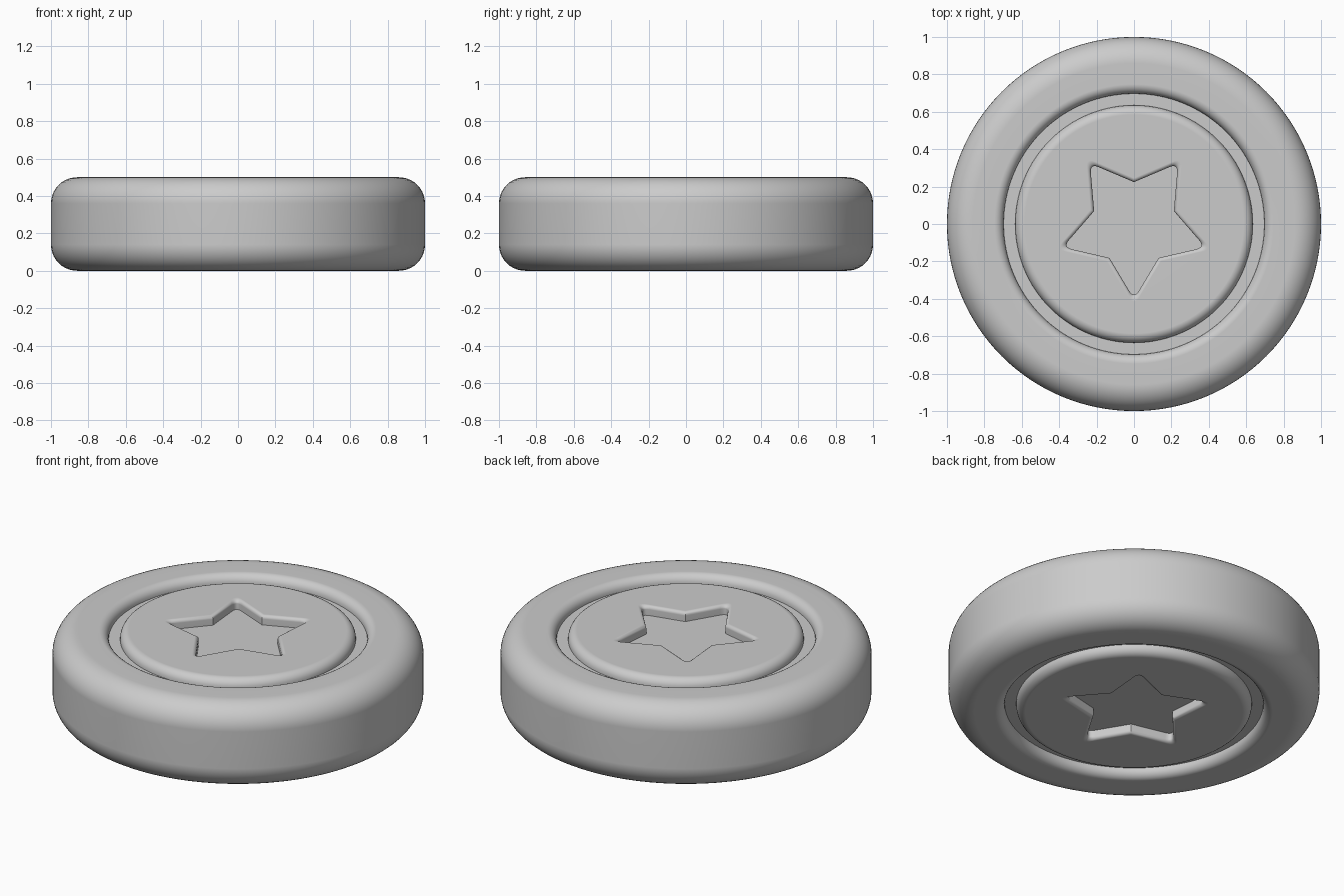
import bpy
import bmesh
from math import sin, cos, pi, radians
from mathutils import Vector

default = bpy.data.objects.get("Cube")
if default:
    bpy.data.objects.remove(default, do_unlink=True)

HEIGHT = 0.5
SEGMENTS = 128
DEPTH = 0.055
LIP = 0.05        # rounding beside the ring groove
STAR_LIP = 0.02   # rounding around the star recess


def arc(cx, cz, radius, start, end, steps):
    """Points along an arc, angles in degrees."""
    angles = [radians(start + (end - start) * i / steps) for i in range(steps + 1)]
    return [(cx + radius * cos(a), cz + radius * sin(a)) for a in angles]


def skin_rings(bm, rings):
    """Join equal rings of points into a capped solid."""
    loops = [[bm.verts.new(p) for p in ring] for ring in rings]
    count = len(loops[0])
    for low, high in zip(loops, loops[1:]):
        for i in range(count):
            j = (i + 1) % count
            bm.faces.new((low[i], low[j], high[j], high[i]))
    bm.faces.new(loops[0][::-1])
    bm.faces.new(loops[-1])


def make_object(name, bm):
    bmesh.ops.recalc_face_normals(bm, faces=bm.faces)
    mesh = bpy.data.meshes.new(name)
    bm.to_mesh(mesh)
    bm.free()
    obj = bpy.data.objects.new(name, mesh)
    bpy.context.collection.objects.link(obj)
    return obj


def star_outline():
    """Five-pointed star, one tip towards the front, with rounded tips."""
    outer, inner, rounding = 0.40, 0.224, 0.05
    corners = []
    for i in range(10):
        a = -pi / 2 + i * pi / 5
        corners.append(Vector((cos(a), sin(a))) * (inner if i % 2 else outer))
    points = []
    for i, tip in enumerate(corners):
        if i % 2:
            points.append(tip)
            continue
        before = tip + (corners[i - 1] - tip).normalized() * rounding
        after = tip + (corners[(i + 1) % 10] - tip).normalized() * rounding
        for s in range(7):
            t = s / 6
            points.append(before * (1 - t) ** 2 + tip * 2 * t * (1 - t) + after * t * t)
    return points


# Puck body: upper half profile mirrored, then turned around z
round_edge, groove_out, groove_in = 0.14, 0.697, 0.635
upper = arc(1 - round_edge, HEIGHT - round_edge, round_edge, 0, 90, 10)
upper += arc(groove_out + LIP, HEIGHT - LIP, LIP, 90, 180, 6)
upper += [(groove_out, HEIGHT - DEPTH), (groove_in, HEIGHT - DEPTH)]
upper += arc(groove_in - LIP, HEIGHT - LIP, LIP, 0, 90, 6)
profile = [(r, HEIGHT - z) for r, z in reversed(upper)] + upper
turns = [2 * pi * i / SEGMENTS for i in range(SEGMENTS)]
bm = bmesh.new()
skin_rings(bm, [[(r * cos(a), r * sin(a), z) for a in turns] for r, z in profile])
puck = make_object("puck_body", bm)

# Star cutters for both faces, flaring out to a rounded lip
outline = star_outline()
apothem = 0.207
section = [(0, HEIGHT - DEPTH)]
section += arc(STAR_LIP, HEIGHT - STAR_LIP, STAR_LIP, 180, 90, 4)
section.append((STAR_LIP, HEIGHT + 0.1))
bm = bmesh.new()
for flip in (False, True):
    rings = []
    for grow, z in section:
        scale = 1 + grow / apothem
        level = HEIGHT - z if flip else z
        rings.append([(p.x * scale, p.y * scale, level) for p in outline])
    skin_rings(bm, rings)
cutter = make_object("star_cutter", bm)
cutter.hide_render = True

# Sink the stars into the body
bpy.ops.object.select_all(action='DESELECT')
puck.select_set(True)
bpy.context.view_layer.objects.active = puck
cut = puck.modifiers.new("star_recess", 'BOOLEAN')
cut.operation = 'DIFFERENCE'
cut.solver = 'EXACT'
cut.object = cutter
bpy.ops.object.modifier_apply(modifier=cut.name)
bpy.data.objects.remove(cutter, do_unlink=True)

# Smooth rounded edges with clean flat faces
bpy.ops.object.shade_smooth_by_angle(angle=radians(35))
weighted = puck.modifiers.new("clean_shading", 'WEIGHTED_NORMAL')
weighted.keep_sharp = True
